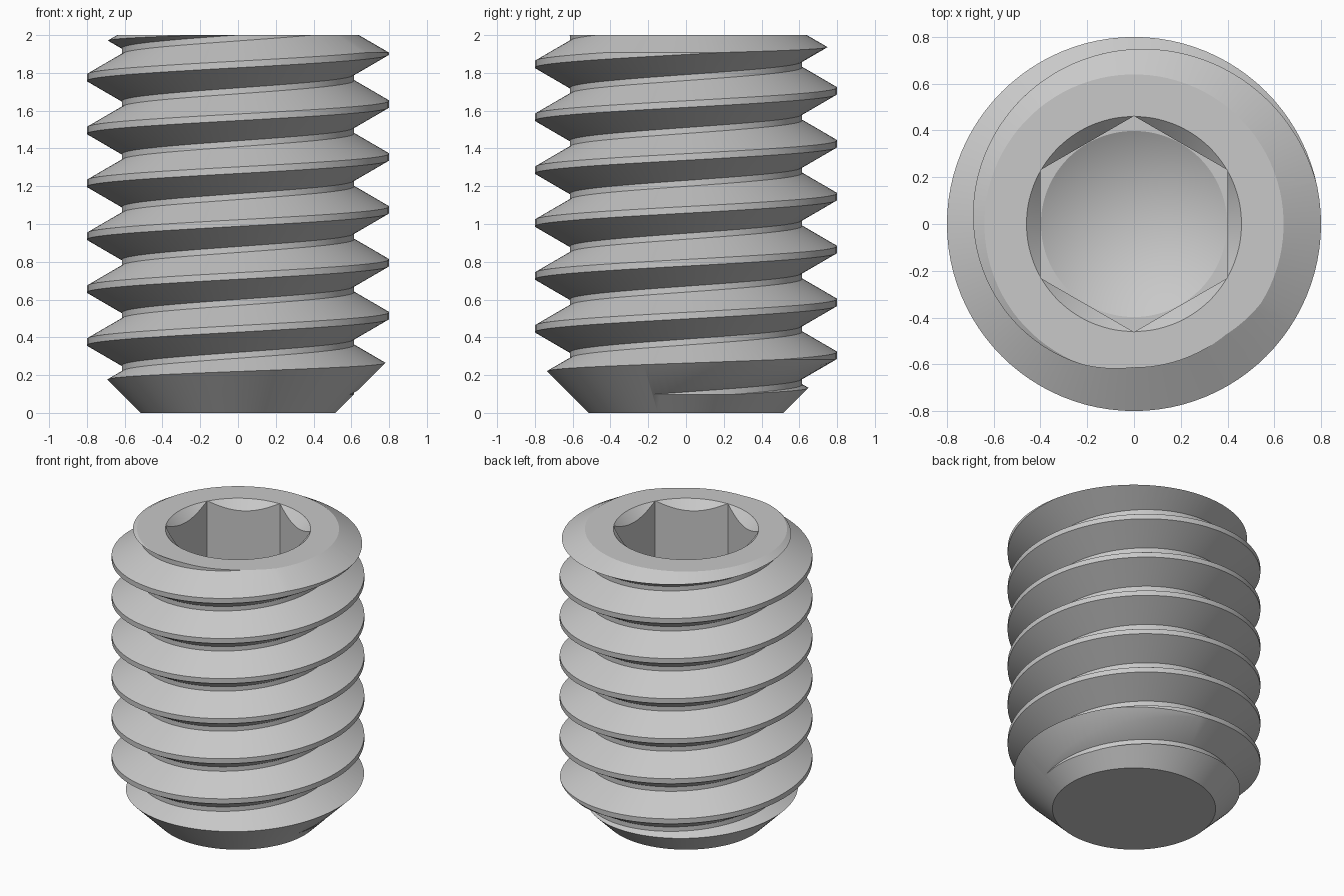
import bpy
import bmesh
from math import cos, sin, tan, pi, radians

cube = bpy.data.objects.get("Cube")
if cube:
    bpy.data.objects.remove(cube, do_unlink=True)

SEG = 96          # sides around the axis
HEIGHT = 2.0
PITCH = 0.28
CREST_R, ROOT_R = 0.80, 0.615
CREST_W = 0.035
TURNS = 11
START = 0.515 - 4 * PITCH   # crest height at angle zero, below the tip
HEX_FLAT = 0.40
SOCKET_FLOOR = 1.0

steel = bpy.data.materials.new("steel_grey")
steel.use_nodes = True
colour = (0.58, 0.58, 0.58, 1)
steel.diffuse_color = colour
steel.node_tree.nodes["Principled BSDF"].inputs["Base Color"].default_value = colour


def finish(bm, name):
    bmesh.ops.recalc_face_normals(bm, faces=bm.faces[:])
    mesh = bpy.data.meshes.new(name)
    bm.to_mesh(mesh)
    bm.free()
    mesh.materials.append(steel)
    obj = bpy.data.objects.new(name, mesh)
    bpy.context.collection.objects.link(obj)
    return obj


def lathe(name, profile, sides=SEG, turn=0.0):
    """Closed solid from (radius, z) points; the ends are capped or pointed."""
    bm = bmesh.new()
    rings = []
    for r, z in profile:
        if r == 0:
            rings.append([bm.verts.new((0, 0, z))] * sides)
        else:
            angles = [turn + 2 * pi * i / sides for i in range(sides)]
            rings.append([bm.verts.new((r * cos(a), r * sin(a), z)) for a in angles])
    for low, high in zip(rings, rings[1:]):
        for i in range(sides):
            k = (i + 1) % sides
            corners = list(dict.fromkeys((low[i], low[k], high[k], high[i])))
            bm.faces.new(corners)
    for (r, z), ring in ((profile[0], rings[0]), (profile[-1], rings[-1])):
        if r > 0:
            bm.faces.new(ring)
    return finish(bm, name)


def threaded_rod(name):
    """Right-handed helical thread around a solid core, overlong at both ends."""
    flank = (CREST_R - ROOT_R) * tan(radians(30))
    tooth = [(CREST_R, -CREST_W / 2), (CREST_R, CREST_W / 2),
             (ROOT_R, CREST_W / 2 + flank), (ROOT_R, PITCH - CREST_W / 2 - flank)]
    step = len(tooth)
    rows = step * TURNS
    bm = bmesh.new()
    columns = []
    for i in range(SEG):
        a = 2 * pi * i / SEG
        lift = START + PITCH * i / SEG
        column = []
        for j in range(rows):
            r, z = tooth[j % step]
            column.append(bm.verts.new((r * cos(a), r * sin(a),
                                        lift + z + PITCH * (j // step))))
        columns.append(column)
    # the last column joins the first, one turn further up
    columns.append(columns[0][step:])
    for left, right in zip(columns, columns[1:]):
        for j in range(min(len(left), len(right)) - 1):
            bm.faces.new((left[j], right[j], right[j + 1], left[j + 1]))
    # close both ends with fans to the axis
    rim = [e for e in bm.edges if e.is_boundary]
    for above in (False, True):
        loop = [e for e in rim if (e.verts[0].co.z > HEIGHT / 2) == above]
        mid = sum(e.verts[0].co.z + e.verts[1].co.z for e in loop) / (2 * len(loop))
        hub = bm.verts.new((0, 0, mid))
        for e in loop:
            bm.faces.new((e.verts[0], e.verts[1], hub))
    return finish(bm, name)


def cut(target, tool, operation):
    mod = target.modifiers.new(tool.name, "BOOLEAN")
    mod.operation = operation
    mod.solver = "EXACT"
    mod.object = tool
    tool.hide_render = True
    bpy.context.view_layer.objects.active = target
    bpy.ops.object.modifier_apply(modifier=mod.name)
    bpy.data.objects.remove(tool, do_unlink=True)


screw = threaded_rod("threaded_set_screw")

# chamfered blank that trims the thread at tip and top
half_step = pi / SEG
blank = lathe("chamfered_blank",
              [(0.517, 0), (0.917, 0.4), (0.917, HEIGHT - 0.16), (0.64, HEIGHT)],
              turn=half_step)
cut(screw, blank, "INTERSECT")

# hexagonal socket, its drilled cone floor and its countersunk mouth
hex_r = HEX_FLAT / cos(pi / 6)
hexagon = lathe("hex_socket", [(hex_r, SOCKET_FLOOR), (hex_r, HEIGHT + 0.1)],
                sides=6, turn=pi / 6)
cut(screw, hexagon, "DIFFERENCE")

drill_r = HEX_FLAT - 0.002
drill = lathe("drill_point",
              [(0, SOCKET_FLOOR - drill_r * tan(pi / 6)),
               (drill_r, SOCKET_FLOOR), (drill_r, SOCKET_FLOOR + 0.1)],
              turn=half_step)
cut(screw, drill, "DIFFERENCE")

mouth_r = 0.46
mouth = lathe("socket_countersink",
              [(0, HEIGHT - mouth_r), (mouth_r + 0.1, HEIGHT + 0.1)],
              turn=half_step)
cut(screw, mouth, "DIFFERENCE")

# smooth round surfaces, crisp edges
bpy.ops.object.select_all(action="DESELECT")
screw.select_set(True)
bpy.context.view_layer.objects.active = screw
bpy.ops.object.shade_smooth_by_angle(angle=radians(18))
